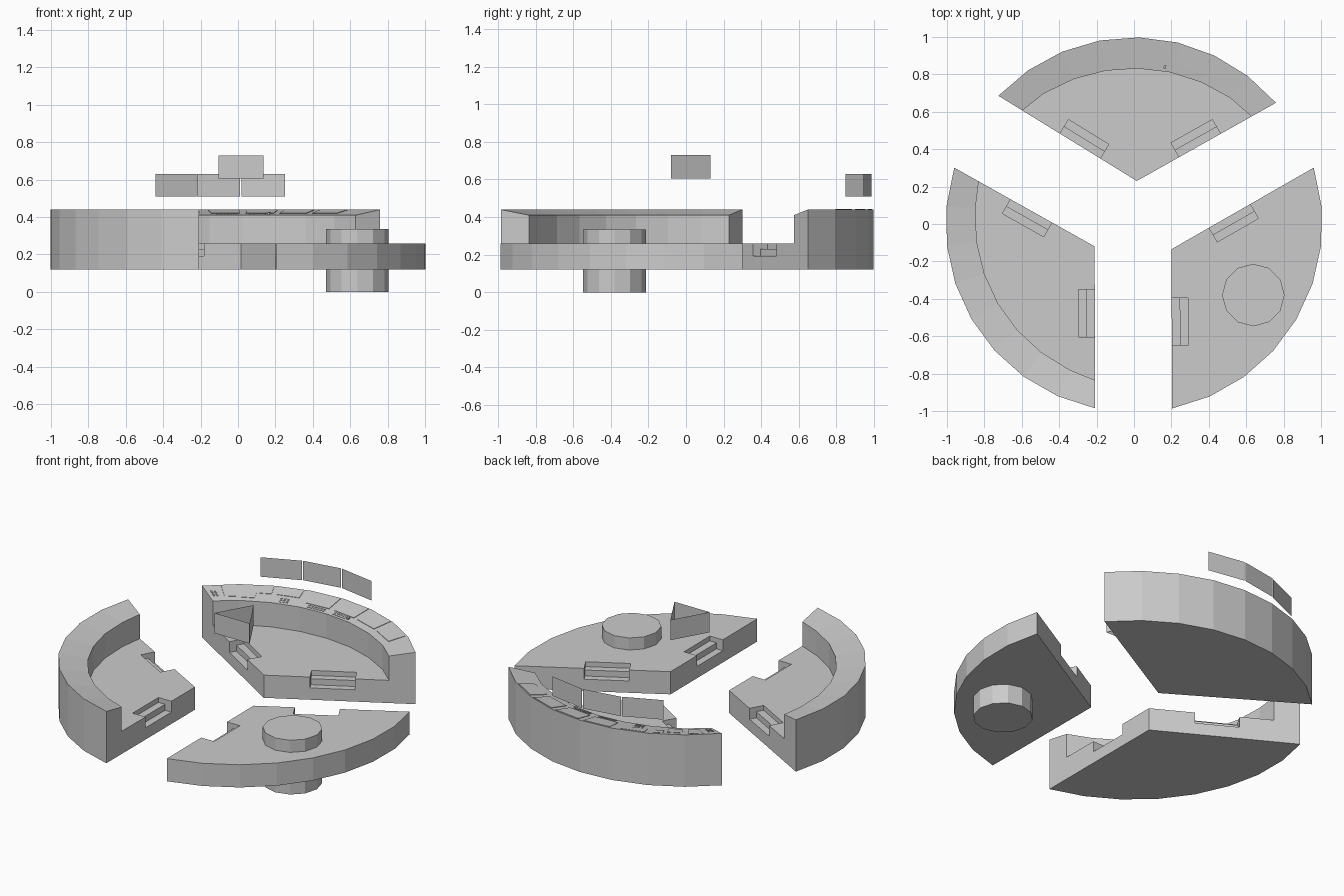
import bpy, bmesh, math
from mathutils import Vector

if "Cube" in bpy.data.objects:
    bpy.data.objects.remove(bpy.data.objects["Cube"])

Z0, ZF, ZI, ZO = 0.12, 0.26, 0.41, 0.44   # underside, floor, wall inner top, wall outer top
SEG = 8


def make(name, bm, recalc=True):
    if recalc:
        bmesh.ops.recalc_face_normals(bm, faces=bm.faces)
    me = bpy.data.meshes.new(name)
    bm.to_mesh(me)
    bm.free()
    ob = bpy.data.objects.new(name, me)
    bpy.context.collection.objects.link(ob)
    return ob


def prism(bm, pts, offset):
    """Closed prism from a planar outline and an offset vector."""
    a = [bm.verts.new(p) for p in pts]
    b = [bm.verts.new(Vector(p) + Vector(offset)) for p in pts]
    bm.faces.new(a)
    bm.faces.new(b[::-1])
    n = len(a)
    for i in range(n):
        bm.faces.new((a[i], a[(i + 1) % n], b[(i + 1) % n], b[i]))


def arcs(apex, a0, a1, radius, inner_mid):
    """Outer and inner arc points; inner ends lie on the straight sector edges."""
    outer, inner = [], []
    for i in range(SEG + 1):
        t = i / SEG
        a = math.radians(a0 + (a1 - a0) * t)
        d = Vector((math.cos(a), math.sin(a)))
        outer.append(d * radius)
        k = (2 * t - 1) ** 2
        inner.append(d * (inner_mid + (0.86 - inner_mid) * k))
    for i in (0, SEG):
        inner[i] = outer[i] + (apex - outer[i]).normalized() * 0.15
    return outer, inner


def sector(name, apex, outer, inner, wall, starts):
    bm = bmesh.new()
    if not wall:
        prism(bm, [(p.x, p.y, Z0) for p in [apex] + outer], (0, 0, ZF - Z0))
    else:
        V = lambda p, z: bm.verts.new((p.x, p.y, z))
        ab, at = V(apex, Z0), V(apex, ZF)
        ob, ot = [V(p, Z0) for p in outer], [V(p, ZO) for p in outer]
        it, ib = [V(p, ZI) for p in inner], [V(p, ZF) for p in inner]
        bm.faces.new([ab] + ob)
        bm.faces.new([at] + ib)
        for lo, hi in ((ob, ot), (ot, it), (it, ib)):
            for i in range(SEG):
                bm.faces.new((lo[i], lo[i + 1], hi[i + 1], hi[i]))
        for i in (0, SEG):
            bm.faces.new((ab, ob[i], ot[i], it[i], ib[i], at))
    body = make(name, bm)
    # stepped entry notch cut into each straight edge
    for end, other, s in ((outer[0], outer[-1], starts[0]), (outer[-1], outer[0], starts[1])):
        d = (end - apex).normalized()
        n = Vector((-d.y, d.x))
        if n.dot(other - apex) < 0:
            n = -n
        base = apex + d * s
        prof = [(-.05, .193), (.043, .193), (.043, .23), (.088, .23), (.088, .3), (-.05, .3)]
        cb = bmesh.new()
        prism(cb, [(base.x + n.x * q, base.y + n.y * q, z) for q, z in prof],
              (d.x * .253, d.y * .253, 0))
        cutter = make("notch_cutter", cb)
        cutter.hide_render = True
        m = body.modifiers.new("notch", 'BOOLEAN')
        m.operation, m.object, m.solver = 'DIFFERENCE', cutter, 'EXACT'
        bpy.context.view_layer.objects.active = body
        bpy.ops.object.modifier_apply(modifier=m.name)
        bpy.data.objects.remove(cutter)


# three floor sectors
apex = Vector((.015, .23))
back_out, back_in = arcs(apex, 40.5, 136.6, .998, .832)
sector("back_console_sector", apex, back_out, back_in, True, (.26, .23))
apex = Vector((-.21, -.12))
o, i = arcs(apex, 162.6, 258, 1.007, .842)
sector("left_walled_sector", apex, o, i, True, (.263, .23))
apex = Vector((.2, -.135))
o, i = arcs(apex, -78.3, 17.4, 1.007, .842)
sector("right_floor_sector", apex, o, i, False, (.26, .232))

# round table passing through the right floor
bm = bmesh.new()
bmesh.ops.create_cone(bm, cap_ends=True, segments=12, radius1=.167, radius2=.167, depth=.335)
bmesh.ops.translate(bm, verts=bm.verts, vec=(.638, -.38, .1675))
make("round_table", bm)

# control plates and buttons on the sloped console top
console = bmesh.new()


def plate(f, u0, u1, v0, v1, h=.004):
    def P(u, v):
        a = back_in[f].lerp(back_in[f + 1], u)
        b = back_out[f].lerp(back_out[f + 1], u)
        p = a.lerp(b, v)
        return (p.x, p.y, ZI + (ZO - ZI) * v - .001)
    prism(console, [P(u0, v0), P(u1, v0), P(u1, v1), P(u0, v1)], (0, 0, h))


for f in (1, 2, 3, 4):
    plate(f, .08, .9, .28, .95)
for f, u0, u1, v0, v1 in ((5, .2, .9, .5, .92), (6, .05, .4, .5, .9), (6, .5, .95, .2, .75),
                          (7, .1, .5, .25, .9)):
    plate(f, u0, u1, v0, v1, .003)
for f, cols, rows, u, v in ((3, 5, 2, .3, .08), (4, 6, 2, .15, .08), (5, 3, 3, .45, .1),
                            (7, 2, 4, .7, .3)):
    for c in range(cols):
        for r in range(rows):
            plate(f, u + c * .11, u + c * .11 + .06, v + r * .1, v + r * .1 + .05)
plate(3, .16, .23, .1, .2, .012)
make("console_controls", console)


# thin hanging display panels
def strip(name, pts, z0, z1, closed=False):
    bm = bmesh.new()
    lo = [bm.verts.new((x, y, z0)) for x, y in pts]
    hi = [bm.verts.new((x, y, z1)) for x, y in pts]
    n = len(pts)
    for i in range(n if closed else n - 1):
        j = (i + 1) % n
        bm.faces.new((lo[i], lo[j], hi[j], hi[i]))
    make(name, bm)


strip("centre_display", [(-.105, -.08), (.135, -.08), (.015, .13)], .605, .73, True)
strip("back_screen_left", [(-.44, .847), (-.222, .943)], .51, .63)
strip("back_screen_middle", [(-.218, .946), (.012, .985)], .51, .63)
strip("back_screen_right", [(.02, .985), (.25, .945)], .51, .63)
